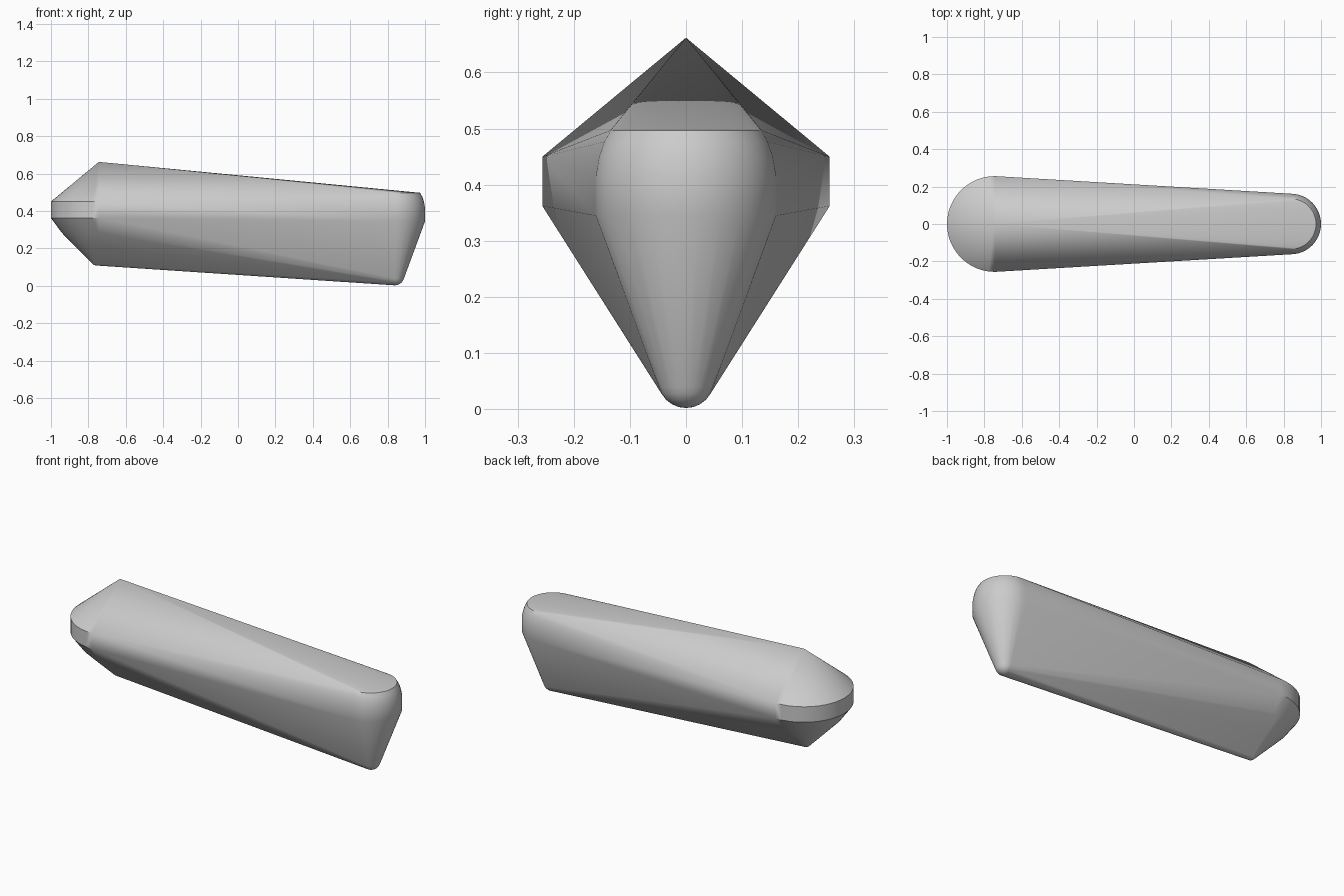
import bpy
import bmesh
from math import cos, sin, pi, radians

cube = bpy.data.objects.get("Cube")
if cube:
    bpy.data.objects.remove(cube)

SEGMENTS = 48
bm = bmesh.new()


def ring(x, z, radius, segments=SEGMENTS):
    """Horizontal circle of points centred on the long axis."""
    for i in range(segments):
        a = 2 * pi * i / segments
        bm.verts.new((x + radius * cos(a), radius * sin(a), z))


def ball(x, z, radius, rows=6):
    """Lower half and waist of a small rounded tip."""
    for j in range(1, rows + 1):
        a = pi / 2 * j / rows
        ring(x, z - radius * cos(a), radius * sin(a), 24)
    bm.verts.new((x, 0, z - radius))


# Broad end: pointed roof, straight band, tapering underside
bm.verts.new((-0.744, 0, 0.662))
for z, radius in [(0.45, 0.256), (0.362, 0.256), (0.283, 0.198), (0.213, 0.127)]:
    ring(-0.744, z, radius)
ball(-0.757, 0.138, 0.03)

# Narrow end: flat cap, rounded shoulder, small rounded foot
for z, radius in [(0.497, 0.135), (0.476, 0.147), (0.45, 0.156),
                  (0.415, 0.162), (0.345, 0.162)]:
    ring(0.838, z, radius)
ball(0.839, 0.052, 0.05)

# Stretch one skin over both ends
hull = bmesh.ops.convex_hull(bm, input=bm.verts[:])
loose = {g for g in hull["geom_interior"] + hull["geom_unused"]
         if isinstance(g, bmesh.types.BMVert)}
bmesh.ops.delete(bm, geom=list(loose), context="VERTS")
bmesh.ops.recalc_face_normals(bm, faces=bm.faces[:])

mesh = bpy.data.meshes.new("tapered_body")
bm.to_mesh(mesh)
bm.free()
body = bpy.data.objects.new("tapered_body", mesh)
bpy.context.collection.objects.link(body)

# Plain grey
grey = bpy.data.materials.new("plain_grey")
grey.use_nodes = True
colour = (0.6, 0.6, 0.6, 1)
grey.diffuse_color = colour
grey.node_tree.nodes["Principled BSDF"].inputs["Base Color"].default_value = colour
mesh.materials.append(grey)

# Smooth skin with crisp rims
bpy.ops.object.select_all(action="DESELECT")
body.select_set(True)
bpy.context.view_layer.objects.active = body
bpy.ops.object.shade_smooth_by_angle(angle=radians(35))
